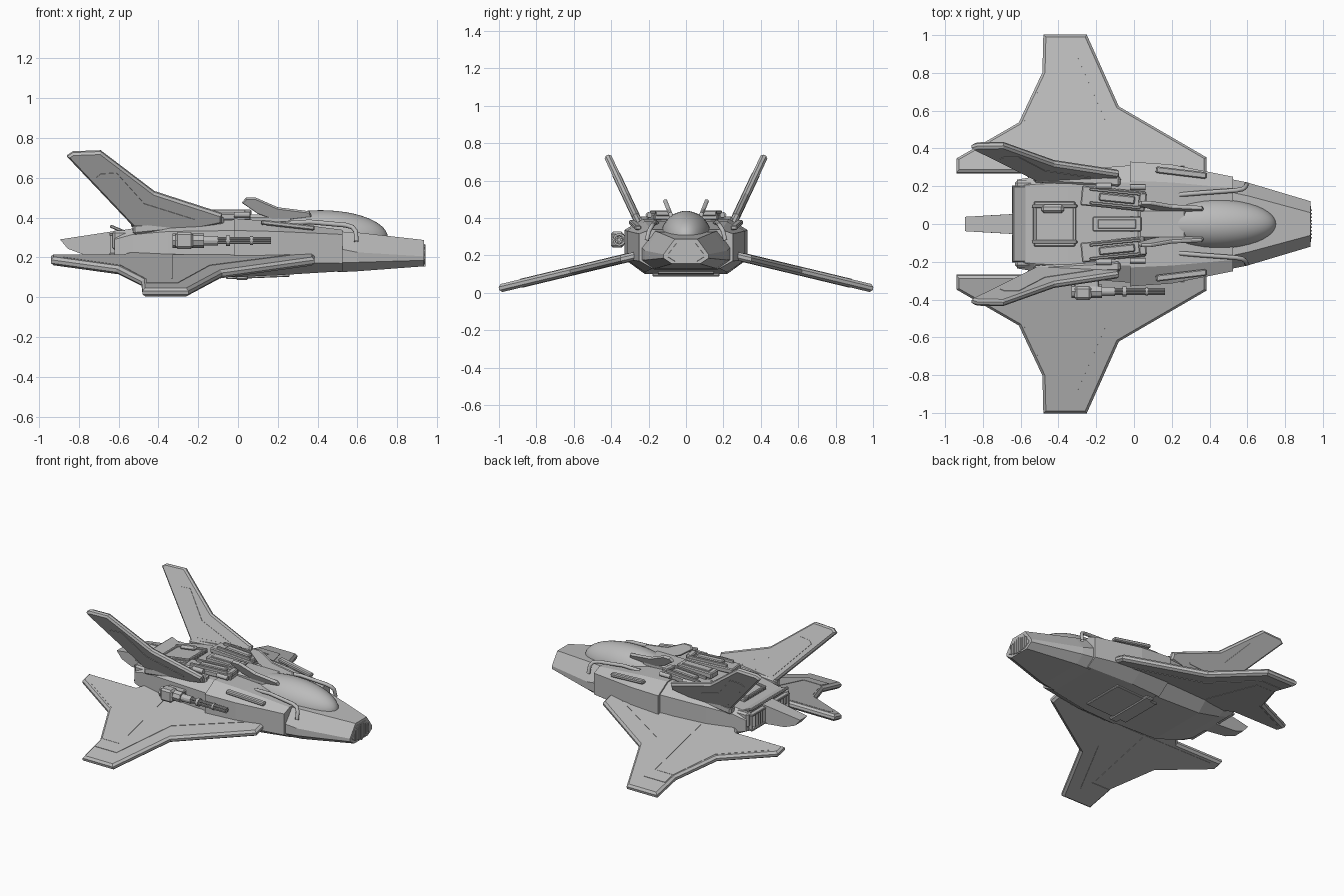
import bpy, bmesh, math
from mathutils import Vector, Matrix, Euler

if "Cube" in bpy.data.objects:
    bpy.data.objects.remove(bpy.data.objects["Cube"])

grey = bpy.data.materials.new("hull grey")
grey.diffuse_color = (0.5, 0.5, 0.5, 1)
grey.use_nodes = True
grey.node_tree.nodes["Principled BSDF"].inputs["Base Color"].default_value = grey.diffuse_color


def finish(name, bm):
    bmesh.ops.recalc_face_normals(bm, faces=bm.faces)
    me = bpy.data.meshes.new(name)
    bm.to_mesh(me)
    bm.free()
    me.materials.append(grey)
    ob = bpy.data.objects.new(name, me)
    bpy.context.collection.objects.link(ob)
    return ob


def loft(name, rings):
    """Skin equal-length rings and cap both ends."""
    bm = bmesh.new()
    rows = [[bm.verts.new(p) for p in r] for r in rings]
    n = len(rows[0])
    for a, b in zip(rows, rows[1:]):
        for i in range(n):
            bm.faces.new((a[i], a[(i + 1) % n], b[(i + 1) % n], b[i]))
    bm.faces.new(rows[0])
    bm.faces.new(rows[-1])
    return finish(name, bm)


def inset(pts, d):
    """Mitred inward offset of a 2D outline."""
    ps = [Vector(p) for p in pts]
    n = len(ps)
    area = sum(ps[i].cross(ps[(i + 1) % n]) for i in range(n))
    d = d if area > 0 else -d
    out = []
    for i, p in enumerate(ps):
        a, b = (p - ps[i - 1]).normalized(), (ps[(i + 1) % n] - p).normalized()
        na, nb = Vector((-a.y, a.x)), Vector((-b.y, b.x))
        out.append(p + (na + nb) * d / max(0.4, 1 + na.dot(nb)))
    return out


def slab(name, pts, place, t, bev):
    """Bevelled plate of thickness t; place(u, v, h) gives the 3D point."""
    small = inset(pts, bev)
    levels = [(small, -t / 2), (pts, -t / 5), (pts, t / 5), (small, t / 2)]
    return loft(name, [[place(p[0], p[1], h) for p in o] for o, h in levels])


def box(name, c, size, rot=(0, 0, 0), bev=0.006):
    bm = bmesh.new()
    m = Matrix.Translation(c) @ Euler(rot).to_matrix().to_4x4() @ Matrix.Diagonal((*size, 1))
    bmesh.ops.create_cube(bm, size=1, matrix=m)
    if bev:
        bmesh.ops.bevel(bm, geom=bm.edges[:], offset=bev, segments=1, affect='EDGES')
    return finish(name, bm)


def rod(name, x0, x1, y, z, r, n=12):
    rings = [[(x, y + r * math.cos(2 * math.pi * i / n), z + r * math.sin(2 * math.pi * i / n))
              for i in range(n)] for x in (x0, x1)]
    return loft(name, rings)


def section(x, zb, wb, zl, w, zh, zt, wt):
    half = [(wb, zb), (w, zl), (w, zh), (wt, zt)]
    return [(x, y, z) for y, z in half] + [(x, -y, z) for y, z in reversed(half)]


# Hull in three stepped lengths
loft("nose", [section(0.50, .125, .17, .175, .24, .245, .33, .17),
              section(0.60, .13, .16, .175, .22, .225, .325, .15),
              section(0.935, .155, .075, .185, .12, .205, .287, .06)])
loft("mid_hull", [section(-0.02, .10, .22, .18, .33, .335, .395, .23),
                  section(0.20, .11, .22, .175, .315, .33, .38, .22),
                  section(0.525, .13, .18, .17, .25, .315, .338, .19)])
loft("rear_hull", [section(-0.62, .20, .17, .215, .235, .29, .33, .20),
                   section(-0.53, .16, .19, .19, .25, .315, .345, .21),
                   section(-0.35, .11, .21, .185, .285, .33, .375, .22),
                   section(0.0, .10, .21, .185, .312, .335, .39, .22)])

# Nose grille and rim
loft("nose_mouth", [[(x, y * k, .218 + (z - .218) * k) for y, z in
                     ((.06, .165), (.10, .19), (.10, .205), (.05, .27),
                      (-.05, .27), (-.10, .205), (-.10, .19), (-.06, .165))]
                    for x, k in ((0.93, 1), (0.938, .95))])
for i in range(-4, 5):
    box("nose_slat", (0.938, i * 0.018, .21), (0.008, 0.008, .11 - abs(i) * .012), bev=0)

# Canopy
bm = bmesh.new()
bmesh.ops.create_uvsphere(bm, u_segments=40, v_segments=24, radius=1,
                          matrix=Matrix.Translation((0.415, 0, .30)) @ Matrix.Diagonal((.338, .135, .137, 1)))
for f in bm.faces:
    f.smooth = True
finish("canopy", bm)
box("canopy_back", (0.15, 0, .39), (0.26, 0.17, .05), bev=0.015)

# Tail spike between the engines
loft("tail_spike", [[(x, s * w, z) for x, w, z in
                     ((-.60, .055, .335), (-.895, .038, .29), (-.855, .04, .243), (-.78, .045, .215), (-.60, .055, .20))]
                    for s in (1, -1)])

wing = [(.385, .24), (.385, .35), (-.08, .62), (-.25, 1), (-.48, 1), (-.485, .80),
        (-.61, .535), (-.94, .345), (-.94, .27), (-.58, .27), (-.52, .20), (.3, .20)]
wing_panel = [(.27, .30), (-.14, .52), (-.30, .885), (-.465, .885), (-.465, .80), (-.33, .80), (-.33, .30)]
wing_rear = [(-.335, .30), (-.335, .80), (-.465, .80), (-.59, .52), (-.88, .35), (-.88, .30)]
fin = [(-.50, .33), (-.86, .71), (-.83, .73), (-.69, .735), (-.42, .53), (-.08, .42), (-.08, .375), (-.30, .33)]
fin_panel = [(-.50, .375), (-.715, .61), (-.69, .63), (-.61, .635), (-.47, .48), (-.215, .40), (-.215, .39)]
blade = [(.02, .475), (.04, .498), (.09, .498), (.20, .45), (.36, .43), (.37, .405), (.2, .385), (.10, .42)]

for s in (1, -1):
    def on_wing(x, y, h):
        return (x, s * (y + .23 * h), .178 - .24 * (y - .35) + .97 * h)

    def on_fin(x, z, h):
        return (x, s * (.25 + .47 * (z - .37) + .9 * h), z - .42 * h)

    def on_blade(x, z, h):
        return (x, s * (.075 + .4 * (z - .40) + h), z - .4 * h)

    # Drooped wings and canted tail fins with raised panels
    slab("wing", wing, on_wing, .044, .014)
    slab("wing_panel", wing_panel, on_wing, .049, .002)
    slab("wing_rear_panel", wing_rear, on_wing, .047, .002)
    slab("tail_fin", fin, on_fin, .04, .010)
    slab("fin_panel", fin_panel, on_fin, .045, .002)
    slab("canopy_blade", blade, on_blade, .02, .004)

    # Side rails and shoulder strips
    box("shoulder_strip", (.25, s * .272, .362), (.27, .035, .025), (0, .11, -s * .12))
    box("fin_root", (-.30, s * .235, .362), (.46, .05, .05), (0, -.10, -s * .05), .01)
    box("rear_shroud", (-.58, s * .205, .285), (.10, .05, .10), bev=.012)

    # Bent coolant pipe
    cu = bpy.data.curves.new("side_pipe", 'CURVE')
    cu.dimensions = '3D'
    cu.bevel_depth = .012
    cu.bevel_resolution = 2
    sp = cu.splines.new('POLY')
    path = [(.24, .155, .37), (.36, .165, .378), (.54, .178, .362), (.575, .185, .352),
            (.592, .198, .33), (.595, .21, .28)]
    sp.points.add(len(path) - 1)
    for p, (x, y, z) in zip(sp.points, path):
        p.co = (x, s * y, z, 1)
    cu.materials.append(grey)
    bpy.context.collection.objects.link(bpy.data.objects.new("side_pipe", cu))

    # Dorsal equipment bays
    yaw = -s * .10
    box("bay_base", (-.11, s * .135, .405), (.34, .105, .035), (0, 0, yaw))
    for k in (-1, 1):
        box("bay_rail", (-.10, s * .135 + k * .036, .428), (.27, .014, .026), (0, 0, yaw), .003)
    box("bay_core", (-.09, s * .135, .425), (.19, .042, .03), (0, 0, yaw))
    box("bay_end", (.045, s * .125, .425), (.04, .08, .03), (0, 0, yaw))
    rod("bay_tank", -.20, -.12, s * .20, .415, .016)
    rod("bay_tank", -.02, .06, s * .195, .415, .014)

    # Engine openings: frame and vertical slats
    for z in (.215, .315):
        box("engine_frame", (-.632, s * .13, z), (.03, .15, .014), bev=.003)
    for y in (.06, .085, .11, .135, .16, .20):
        box("engine_slat", (-.63, s * y, .265), (.026, .007, .09), bev=0)
    box("hatch_side", (-.42, s * .095, .382), (.24, .018, .025), (0, -.14, 0), .004)

# Rear hatch, flap and spine
box("rear_hatch", (-.42, 0, .37), (.22, .24, .026), (0, -.14, 0))
for x, z in ((-.525, .366), (-.315, .395)):
    box("hatch_end", (x, 0, z), (.018, .20, .02), bev=.004)
box("hatch_handle", (-.43, .08, .39), (.12, .045, .03), (0, -.14, 0), .013)
box("rear_flap", (-.605, 0, .342), (.08, .40, .016), (0, .40, 0), .004)
box("spine_box", (-.09, 0, .41), (.26, .08, .04))
box("spine_cap", (-.09, 0, .43), (.20, .05, .012), bev=.003)

# Belly plates
box("belly_plate", (.10, 0, .104), (.32, .30, .016), (0, -.04, 0), .004)
box("belly_keel", (.02, 0, .097), (.06, .36, .02))

# Multi-barrel gun on one side only
gy, gz = -.357, .284
rod("gun_body", -.33, -.17, gy, gz, .036, 8)
box("gun_mount", (-.25, -.32, gz), (.13, .06, .05))
box("gun_feed", (-.27, gy - .01, gz), (.09, .07, .085), bev=.012)
rod("gun_collar", -.17, -.10, gy, gz, .024)
rod("gun_clamp", -.06, -.04, gy, gz, .026)
rod("gun_clamp", .06, .075, gy, gz, .022)
for i in range(6):
    a = i * math.pi / 3
    rod("gun_barrel", -.12, .165, gy + .013 * math.cos(a), gz + .013 * math.sin(a), .006, 8)
